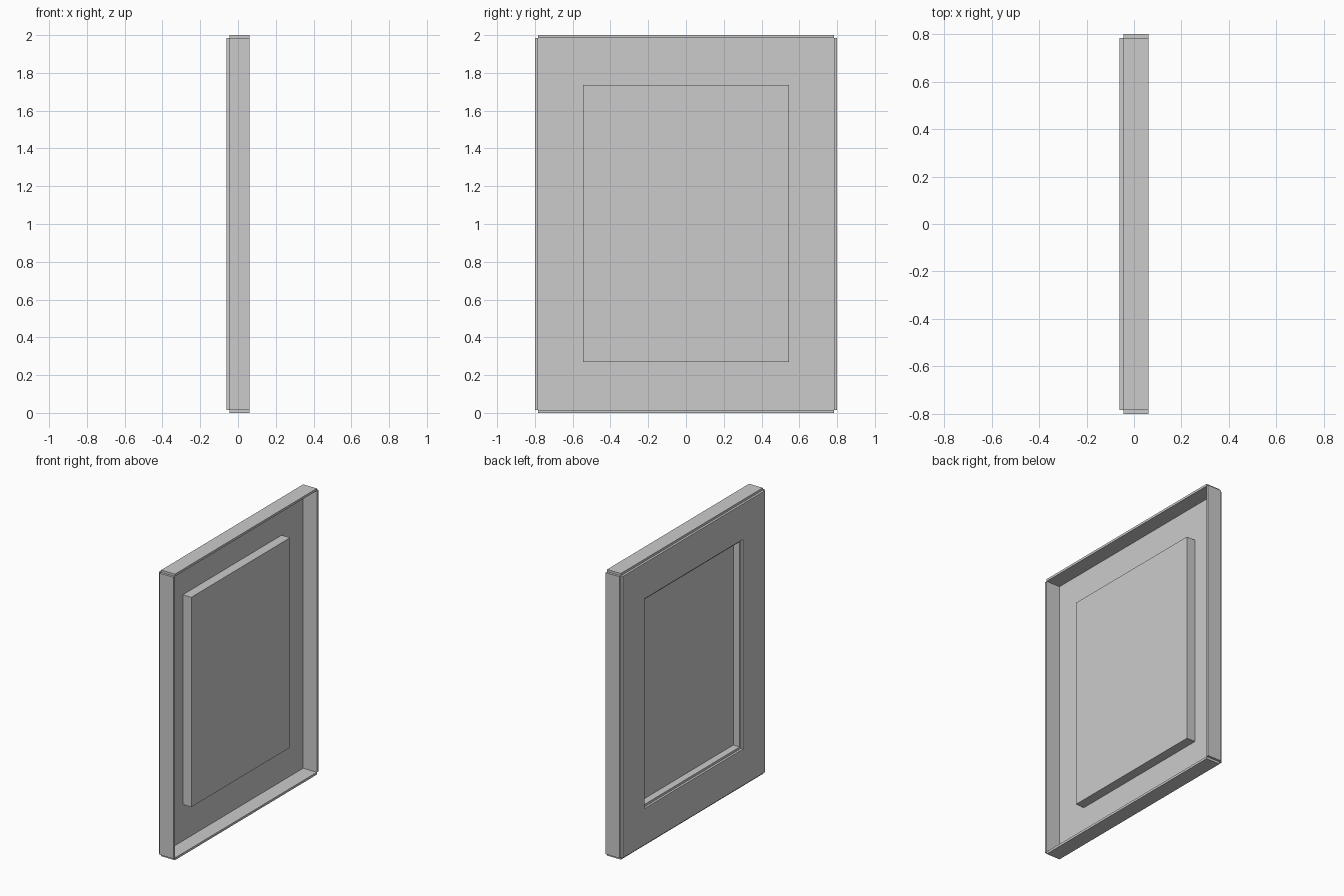
import bpy, bmesh

if "Cube" in bpy.data.objects:
    bpy.data.objects.remove(bpy.data.objects["Cube"])

T = 0.016                     # sheet thickness
X0, X1 = -0.061, 0.061        # overall depth
XB = X0 + T                   # inner side of the face sheet
XP = 0.021                    # front of the pressed centre panel
HY, HZ = 0.8, 1.0             # outer half width and half height
PY, PZ, PC = 0.545, 0.733, 1.003   # pressed panel half sizes and centre height


def add_object(name, bm):
    bmesh.ops.recalc_face_normals(bm, faces=bm.faces)
    mesh = bpy.data.meshes.new(name)
    bm.to_mesh(mesh)
    bm.free()
    obj = bpy.data.objects.new(name, mesh)
    bpy.context.collection.objects.link(obj)
    return obj


def box(name, xr, yr, zr):
    bm = bmesh.new()
    bmesh.ops.create_cube(bm, size=1)
    for v in bm.verts:
        v.co = [r[0] if c < 0 else r[1] for c, r in zip(v.co, (xr, yr, zr))]
    return add_object(name, bm)


def frame(name, xr, outer, inner):
    """Rectangular ring; outer/inner = (half width, z bottom, z top)."""
    bm = bmesh.new()
    loops = []
    for h, lo, hi in (outer, inner):
        loops.append([[bm.verts.new((x, y, z)) for x in xr]
                      for y, z in ((-h, lo), (h, lo), (h, hi), (-h, hi))])
    o, n = loops
    for i in range(4):
        j = (i + 1) % 4
        for k in (0, 1):
            bm.faces.new((o[i][k], o[j][k], n[j][k], n[i][k]))
        for lp in loops:
            bm.faces.new((lp[i][0], lp[j][0], lp[j][1], lp[i][1]))
    return add_object(name, bm)


# Face sheet with the rectangular opening
opening = (PY, PC - PZ, PC + PZ)
frame("face_sheet", (X0, XB), (HY - T, T, 2 * HZ - T), opening)

# Folded rim walls, set just outside the sheet edges
for side, s in (("left", -1), ("right", 1)):
    box("rim_" + side, (XB, X1), sorted((s * (HY - T), s * HY)), (T, 2 * HZ - T))
for side, z in (("bottom", 0), ("top", 2 * HZ - T)):
    box("rim_" + side, (XB, X1), (-HY + T, HY - T), (z, z + T))

# Pressed centre panel: walls and floor
frame("panel_walls", (XB, XP), opening, (PY - T, PC - PZ + T, PC + PZ - T))
box("panel_floor", (XP - T, XP), (-PY + T, PY - T), (PC - PZ + T, PC + PZ - T))
